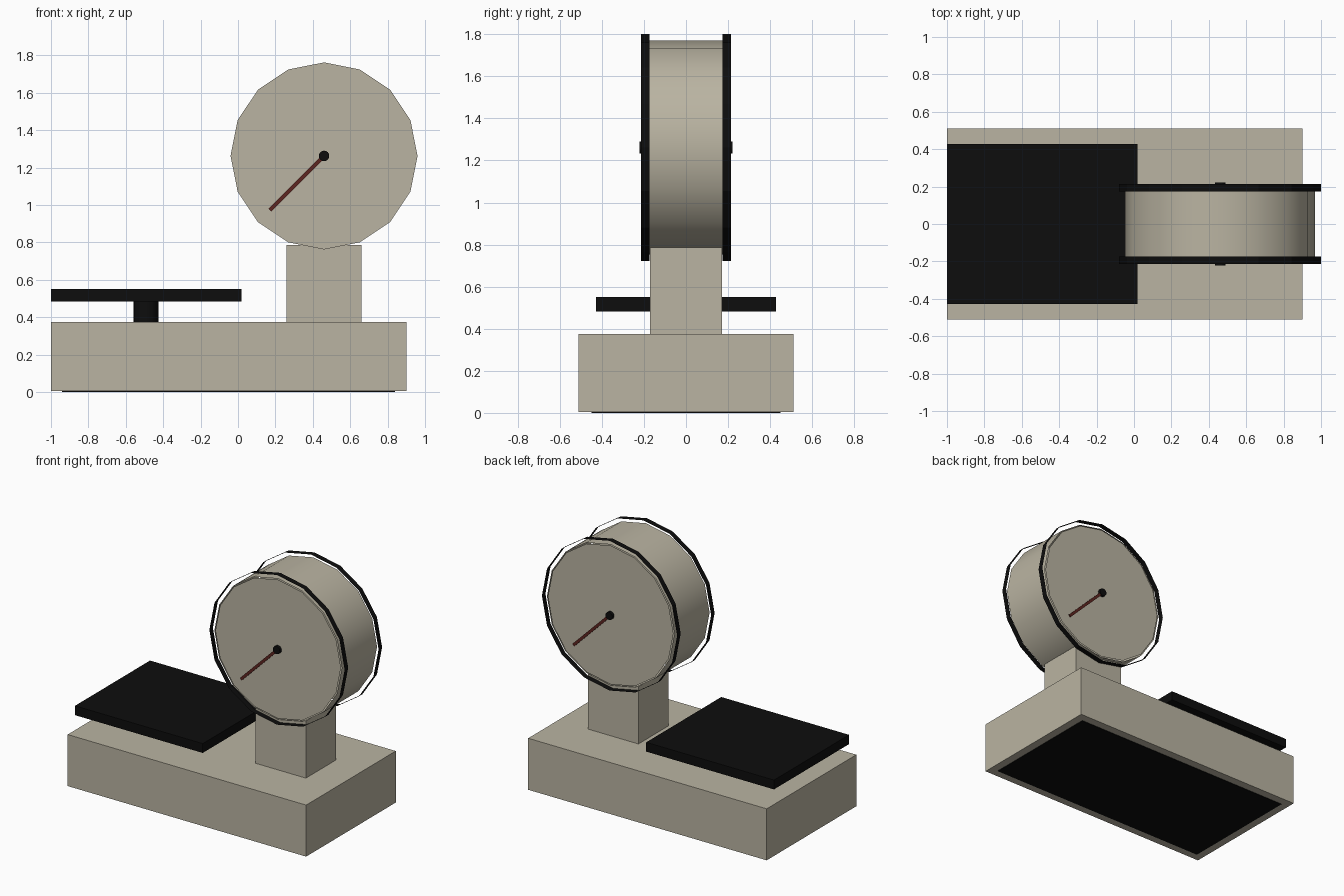
import bpy, math
from mathutils import Vector

if "Cube" in bpy.data.objects:
    bpy.data.objects.remove(bpy.data.objects["Cube"])


def material(name, rgb):
    m = bpy.data.materials.new(name)
    m.diffuse_color = (*rgb, 1)
    m.use_nodes = True
    m.node_tree.nodes["Principled BSDF"].inputs["Base Color"].default_value = m.diffuse_color
    return m


BEIGE = material("warm beige", (0.49, 0.455, 0.36))
BLACK = material("black", (0.004, 0.004, 0.004))
RED = material("dark red", (0.11, 0.018, 0.014))


def finish(name, mat):
    o = bpy.context.object
    o.name = name
    o.data.materials.append(mat)
    return o


def box(name, lo, hi, mat):
    lo, hi = Vector(lo), Vector(hi)
    bpy.ops.mesh.primitive_cube_add(size=1, location=(lo + hi) / 2)
    o = finish(name, mat)
    d = hi - lo
    for v in o.data.vertices:
        v.co = Vector((v.co.x * d.x, v.co.y * d.y, v.co.z * d.z))
    return o


def barrel(name, r, y0, y1, mat, fill='NGON', sides=16):
    """Cylinder along y around the dial centre."""
    bpy.ops.mesh.primitive_cylinder_add(
        vertices=sides, radius=r, depth=abs(y1 - y0), end_fill_type=fill,
        location=(CX, (y0 + y1) / 2, CZ), rotation=(math.pi / 2, 0, 0))
    return finish(name, mat)


CX, CZ = 0.46, 1.262

# Base with dark underside plate
box("base", (-1, -0.51, 0.004), (0.9, 0.51, 0.375), BEIGE)
box("underside_plate", (-0.94, -0.45, 0), (0.84, 0.45, 0.006), BLACK)

# Weighing tray on its post
bpy.ops.mesh.primitive_cylinder_add(vertices=16, radius=0.067, depth=0.115,
                                    location=(-0.493, 0, 0.428))
finish("tray_post", BLACK)
bpy.ops.object.shade_smooth_by_angle()
box("tray", (-1, -0.427, 0.483), (0.018, 0.427, 0.55), BLACK)

# Column and round dial housing (open shell closed by the dial faces)
box("column", (0.26, -0.17, 0.37), (0.66, 0.17, 0.787), BEIGE)
barrel("dial_housing", 0.508, -0.2, 0.2, BEIGE, 'NOTHING')
bpy.ops.object.shade_smooth_by_angle()

# Dial face, open rim band, hub and needle on both sides
for side, s in (("front", -1), ("back", 1)):
    bpy.ops.mesh.primitive_circle_add(
        vertices=16, radius=0.5, fill_type='NGON',
        location=(CX, s * 0.2, CZ), rotation=(-s * math.pi / 2, 0, 0))
    finish(side + "_dial_face", BEIGE)
    barrel(side + "_rim", 0.539, s * 0.173, s * 0.213, BLACK, 'NOTHING')
    barrel(side + "_hub", 0.028, s * 0.195, s * 0.221, BLACK)
    needle = box(side + "_needle", (-0.205, -0.004, -0.01),
                 (0.205, 0.004, 0.01), RED)
    # points down-left as seen by a viewer on that side
    needle.location = (CX + s * 0.145, s * 0.208, CZ - 0.145)
    needle.rotation_euler = (0, s * math.pi / 4, 0)
